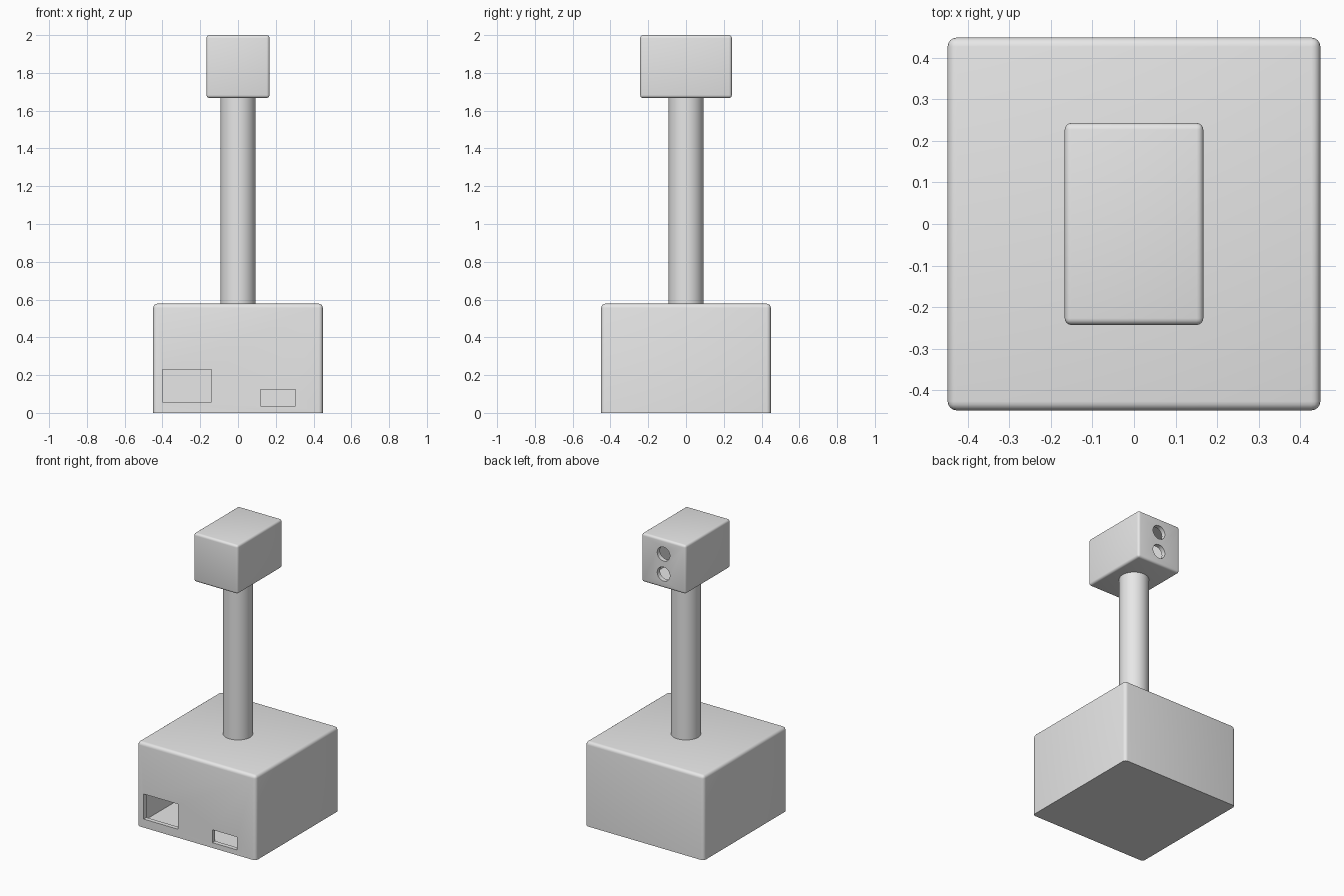
import bpy, bmesh, math
from mathutils import Matrix, Vector

cube = bpy.data.objects.get("Cube")
if cube:
    bpy.data.objects.remove(cube, do_unlink=True)

# Single plain grey for every part
grey = bpy.data.materials.new("plain grey")
grey.use_nodes = True
grey.diffuse_color = (0.8, 0.8, 0.8, 1)
grey.node_tree.nodes["Principled BSDF"].inputs["Base Color"].default_value = (0.8, 0.8, 0.8, 1)


def finish(name, bm):
    mesh = bpy.data.meshes.new(name)
    bm.to_mesh(mesh)
    bm.free()
    mesh.materials.append(grey)
    obj = bpy.data.objects.new(name, mesh)
    bpy.context.collection.objects.link(obj)
    return obj


def box(name, lo, hi, radius=0.0, flat_bottom=False):
    """Box between two corners, optionally with rounded edges."""
    lo, hi = Vector(lo), Vector(hi)
    bm = bmesh.new()
    bmesh.ops.create_cube(bm, size=1, matrix=Matrix.Translation((lo + hi) / 2)
                          @ Matrix.Diagonal((*(hi - lo), 1)))
    if radius:
        edges = [e for e in bm.edges
                 if not (flat_bottom and all(v.co.z < lo.z + 1e-4 for v in e.verts))]
        bmesh.ops.bevel(bm, geom=edges, offset=radius, segments=4,
                        profile=0.5, affect='EDGES')
    return finish(name, bm)


def cylinder(name, radius, depth, centre, segments=48, along_y=False):
    bm = bmesh.new()
    turn = Matrix.Rotation(math.pi / 2 if along_y else 0, 4, 'X')
    bmesh.ops.create_cone(bm, cap_ends=True, segments=segments, radius1=radius,
                          radius2=radius, depth=depth,
                          matrix=Matrix.Translation(centre) @ turn)
    return finish(name, bm)


def activate(obj):
    bpy.ops.object.select_all(action='DESELECT')
    obj.select_set(True)
    bpy.context.view_layer.objects.active = obj


def carve(obj, cutters):
    """Subtract each cutter in turn, then remove it."""
    activate(obj)
    for cutter in cutters:
        cutter.hide_render = True
        mod = obj.modifiers.new("carve", 'BOOLEAN')
        mod.operation = 'DIFFERENCE'
        mod.solver = 'EXACT'
        mod.object = cutter
        bpy.ops.object.modifier_apply(modifier=mod.name)
        bpy.data.objects.remove(cutter, do_unlink=True)


def smooth(obj):
    activate(obj)
    bpy.ops.object.shade_smooth_by_angle(angle=math.radians(35))


WALL = 0.03
BASE, BASE_TOP = 0.449, 0.578
HEAD_X, HEAD_Y, HEAD_Z = 0.167, 0.243, 1.667

# Hollow base with two rectangular openings in the front
base = box("base", (-BASE, -BASE, 0), (BASE, BASE, BASE_TOP), 0.022, flat_bottom=True)
inner = BASE - WALL
carve(base, [
    box("base_cavity", (-inner, -inner, WALL), (inner, inner, BASE_TOP - WALL)),
    box("large_opening", (-0.40, -0.55, 0.058), (-0.14, -0.40, 0.23)),
    box("small_opening", (0.12, -0.55, 0.036), (0.305, -0.40, 0.124)),
])

# Round column
column = cylinder("column", 0.093, 1.11, (0, 0, 1.123))

# Hollow head with two round holes in the back
head = box("head", (-HEAD_X, -HEAD_Y, HEAD_Z), (HEAD_X, HEAD_Y, 2.0), 0.016)
carve(head, [
    box("head_cavity", (-HEAD_X + WALL, -HEAD_Y + WALL, HEAD_Z + WALL),
        (HEAD_X - WALL, HEAD_Y - WALL, 2.0 - WALL)),
    *[cylinder("eye_hole", 0.048, 0.12, (0, HEAD_Y, z), 32, True) for z in (1.9, 1.763)],
])

for part in (base, column, head):
    smooth(part)
